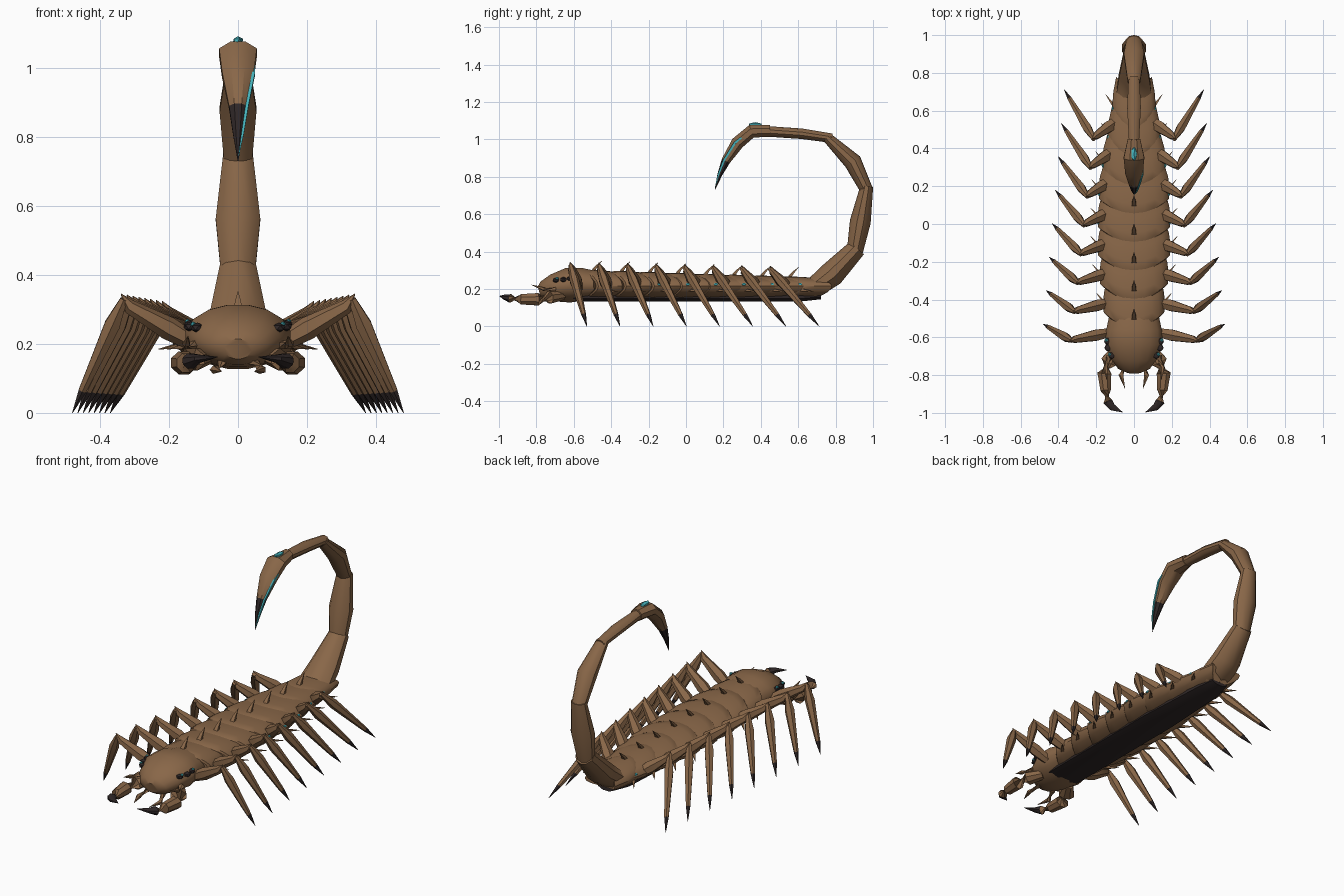
import bpy, bmesh, math
from mathutils import Vector


def material(name, rgb):
    m = bpy.data.materials.new(name)
    m.diffuse_color = (*rgb, 1)
    return m


BROWN = material("brown shell", (0.25, 0.135, 0.065))
DARK = material("dark claw", (0.028, 0.02, 0.02))
TEAL = material("teal glow", (0.06, 0.45, 0.5))


def finish(name, bm, mats, angle=35):
    bmesh.ops.recalc_face_normals(bm, faces=bm.faces)
    me = bpy.data.meshes.new(name)
    bm.to_mesh(me)
    bm.free()
    for m in mats:
        me.materials.append(m)
    ob = bpy.data.objects.new(name, me)
    bpy.context.collection.objects.link(ob)
    bpy.ops.object.select_all(action='DESELECT')
    ob.select_set(True)
    bpy.context.view_layer.objects.active = ob
    bpy.ops.object.shade_smooth_by_angle(angle=math.radians(angle))
    return ob


def skin(bm, rings, dark_from=99):
    """Bridge rings of points; bands from dark_from on take the second material."""
    vs = [[bm.verts.new(p) for p in r] for r in rings]
    n = len(vs[0])
    for k in range(len(vs) - 1):
        for i in range(n):
            j = (i + 1) % n
            f = bm.faces.new((vs[k][i], vs[k][j], vs[k + 1][j], vs[k + 1][i]))
            f.material_index = int(k >= dark_from)
    bm.faces.new(vs[0])
    bm.faces.new(vs[-1]).material_index = int(dark_from < 99)


def limb(name, path, n=8, mats=(BROWN, DARK), dark_from=99, angle=35):
    """Tube along path rows (x, y, z, side radius, depth radius)."""
    pts = [Vector(p[:3]) for p in path]
    rings = []
    for k, p in enumerate(path):
        t = (pts[min(k + 1, len(pts) - 1)] - pts[max(k - 1, 0)]).normalized()
        side = Vector((1, 0, 0))
        if abs(t.x) > 0.3:
            side = t.cross(Vector((0, 0, 1)))
        side = (side - t * side.dot(t)).normalized()
        up = side.cross(t)
        rings.append([pts[k] + side * p[3] * math.cos(a) + up * p[4] * math.sin(a)
                      for a in (math.tau * (i + 0.5) / n for i in range(n))])
    bm = bmesh.new()
    skin(bm, rings, dark_from)
    return finish(name, bm, mats, angle)


def mirrored(name, path, **kw):
    for s, tag in ((1, "right"), (-1, "left")):
        limb(name + "_" + tag, [(s * p[0], *p[1:]) for p in path], **kw)


def gem(name, loc, size, mat):
    bm = bmesh.new()
    bmesh.ops.create_icosphere(bm, subdivisions=1, radius=1)
    for v in bm.verts:
        v.co = Vector(loc) + Vector([a * b for a, b in zip(v.co, size)])
    finish(name, bm, [mat])


# Overlapping back plates, each with a bowed front lip
widths = (0.165, 0.185, 0.195, 0.195, 0.19, 0.17, 0.14, 0.115)
for i, w in enumerate(widths):
    y0, top = -0.555 + 0.15 * i, 0.302 - 0.005 * i
    rings = []
    for dy, s in ((0, 0.9), (0.012, 0.97), (0.06, 1), (0.13, 0.95), (0.21, 0.82)):
        ring = []
        for k in range(20):
            a = math.tau * k / 20
            c, sn = math.cos(a), math.sin(a)
            h = top - 0.215 if sn > 0 else 0.07
            ring.append((w * s * c, y0 + dy + 0.075 * c * c, 0.215 + h * s * sn))
        rings.append(ring)
    bm = bmesh.new()
    skin(bm, rings)
    finish("back_plate_%d" % (i + 1), bm, [BROWN])
    # Spine on the plate's midline
    limb("back_spine_%d" % (i + 1), [(0, y0 + 0.055, top - 0.01, 0.018, 0.014),
         (0, y0 + 0.075, top + 0.018, 0.012, 0.009), (0, y0 + 0.107, top + 0.05, 0.001, 0.001)], n=4)
    # Side spines and small glowing pores
    mirrored("side_spine_%d" % (i + 1), [(w * 0.85, y0 + 0.12, 0.195, 0.014, 0.012),
             (w + 0.035, y0 + 0.19, 0.185, 0.001, 0.001)], n=4)
    for s in (1, -1):
        gem("pore_%d" % (i + 1), (s * w * 0.97, y0 + 0.115, 0.225), (0.007, 0.013, 0.008), TEAL)

# Dark belly strip
limb("belly", [(0, -0.67, 0.165, 0.06, 0.02), (0, -0.6, 0.16, 0.105, 0.028), (0, 0.2, 0.16, 0.105, 0.028),
     (0, 0.62, 0.16, 0.08, 0.028), (0, 0.72, 0.168, 0.055, 0.025)], mats=(DARK, DARK))

# Head
limb("head", [(0, -0.785, 0.185, 0.04, 0.03), (0, -0.765, 0.19, 0.085, 0.052), (0, -0.71, 0.205, 0.125, 0.075),
     (0, -0.63, 0.22, 0.155, 0.095), (0, -0.56, 0.225, 0.15, 0.09), (0, -0.47, 0.22, 0.13, 0.075)], n=16)
for s in (1, -1):
    for k, (x, y, z) in enumerate(((0.118, -0.695, 0.247), (0.138, -0.655, 0.25), (0.14, -0.62, 0.255))):
        gem("eye_%d" % (k + 1), (s * x, y, z), (0.02, 0.02, 0.015), DARK)
    for k, (x, y, z) in enumerate(((0.13, -0.69, 0.257), (0.146, -0.615, 0.265))):
        gem("eye_glint_%d" % (k + 1), (s * x, y, z), (0.009, 0.01, 0.008), TEAL)
mirrored("cheek_horn", [(0.13, -0.7, 0.195, 0.02, 0.016), (0.15, -0.76, 0.2, 0.013, 0.011),
         (0.145, -0.825, 0.222, 0.001, 0.001)], n=5)

# Curved pincers and short feelers
mirrored("pincer", [(0.09, -0.66, 0.165, 0.03, 0.025), (0.135, -0.73, 0.155, 0.045, 0.035),
         (0.157, -0.79, 0.145, 0.04, 0.036), (0.15, -0.88, 0.145, 0.03, 0.03),
         (0.138, -0.94, 0.15, 0.026, 0.024), (0.115, -0.97, 0.157, 0.02, 0.013),
         (0.06, -0.997, 0.162, 0.001, 0.001)], dark_from=4)
mirrored("feeler", [(0.045, -0.74, 0.15, 0.018, 0.015), (0.068, -0.8, 0.125, 0.014, 0.013),
         (0.048, -0.87, 0.12, 0.001, 0.001)], n=5)

# Eight pairs of legs, fanning backwards
for i in range(8):
    hip = Vector((min(0.13, widths[i] * 0.8), -0.575 + 0.16 * i, 0.205))
    knee = Vector((0.335 - 0.017 * i, -0.615 + 0.153 * i, 0.32 - 0.003 * i))
    tip = Vector((0.48 - 0.0157 * i, -0.53 + 0.1775 * i, 0.0))

    def at(a, b, t, r):
        return (*a.lerp(b, t), r, r)
    mirrored("upper_leg_%d" % (i + 1), [at(hip, knee, 0, 0.026), at(hip, knee, 0.35, 0.034),
             at(hip, knee, 0.9, 0.021), (knee.x + 0.004, knee.y - 0.005, knee.z + 0.025, 0.001, 0.001)], n=6)
    mirrored("lower_leg_%d" % (i + 1), [at(knee, tip, -0.03, 0.012), at(knee, tip, 0.2, 0.026),
             at(knee, tip, 0.8, 0.013), at(knee, tip, 1, 0.001)], n=6, dark_from=2)

# Arching tail, one tapered tube per joint
tail = (
    ((0.56, 0.2, 0.1, 0.05), (0.68, 0.205, 0.1, 0.058), (0.78, 0.28, 0.085, 0.068), (0.915, 0.42, 0.055, 0.05)),
    ((0.9, 0.385, 0.05, 0.042), (0.932, 0.56, 0.068, 0.056), (0.967, 0.75, 0.045, 0.034)),
    ((0.968, 0.725, 0.042, 0.034), (0.892, 0.88, 0.056, 0.048), (0.755, 1.01, 0.035, 0.027)),
    ((0.78, 1.006, 0.03, 0.025), (0.62, 1.03, 0.038, 0.028), (0.43, 1.043, 0.028, 0.028)))
for i, seg in enumerate(tail):
    limb("tail_joint_%d" % (i + 1), [(0, *p) for p in seg], n=10)

# Stinger with dark point, glowing crest and one-sided glowing groove
sting = [(0, 0.45, 1.045, 0.036, 0.034), (0, 0.35, 1.043, 0.059, 0.038), (0, 0.275, 0.98, 0.05, 0.038),
         (0, 0.213, 0.885, 0.028, 0.026), (0, 0.18, 0.81, 0.016, 0.014), (0, 0.155, 0.73, 0.001, 0.001)]
limb("stinger", sting, n=8, dark_from=3)
gem("stinger_crest", (0, 0.37, 1.078), (0.017, 0.04, 0.014), TEAL)
limb("stinger_groove", [(0.046, 0.325, 1.032, 0.004, 0.004), (0.045, 0.262, 0.982, 0.006, 0.009),
     (0.026, 0.203, 0.888, 0.006, 0.008), (0.014, 0.173, 0.812, 0.005, 0.006),
     (0.002, 0.156, 0.745, 0.001, 0.001)], n=4, mats=(TEAL,))
